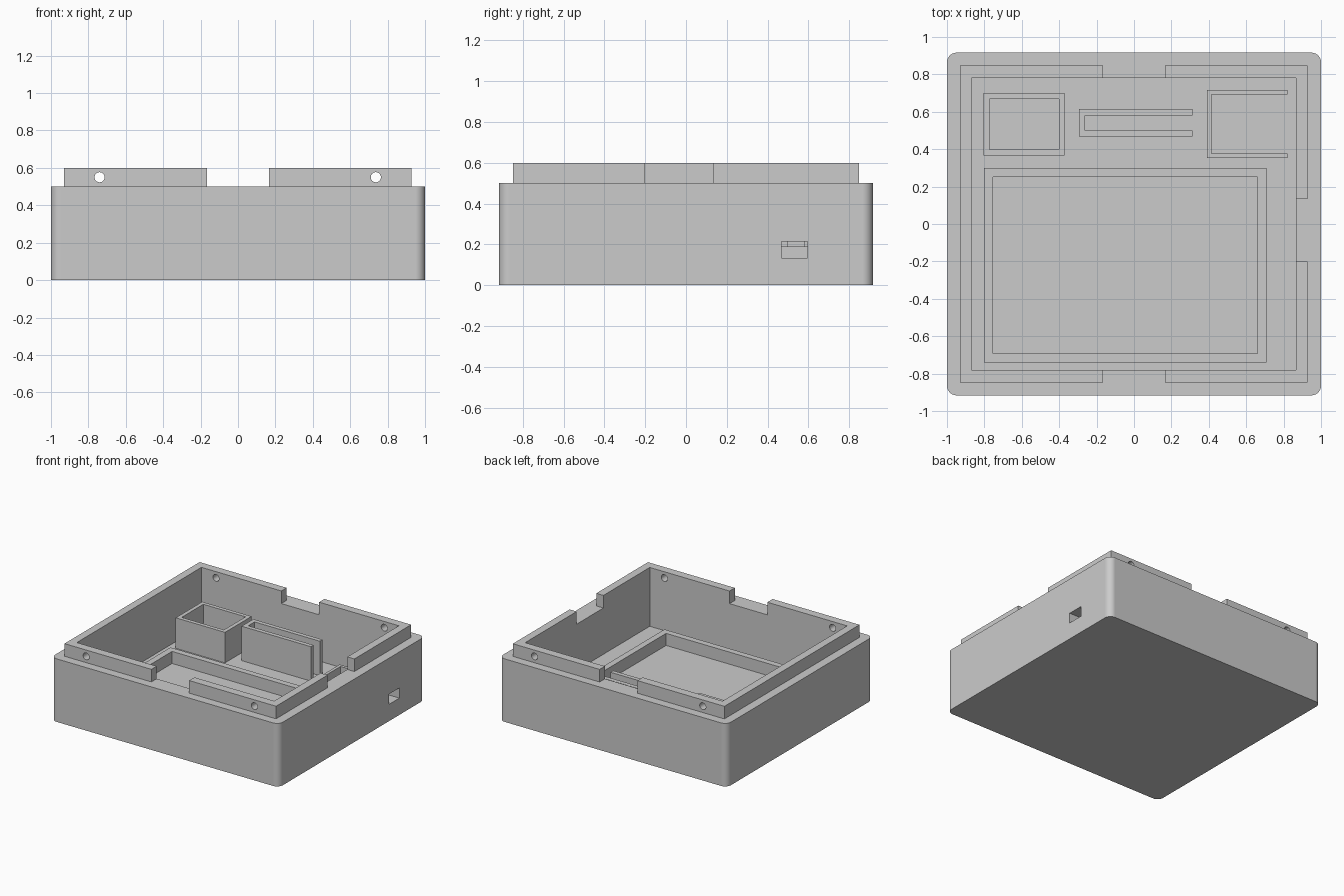
import bpy, bmesh, math
from mathutils import Matrix

cube = bpy.data.objects.get("Cube")
if cube:
    bpy.data.objects.remove(cube, do_unlink=True)

grey = bpy.data.materials.new("light grey plastic")
grey.use_nodes = True
colour = (0.6, 0.6, 0.6, 1)
grey.diffuse_color = colour
grey.node_tree.nodes["Principled BSDF"].inputs["Base Color"].default_value = colour

FLOOR = 0.133
POCKET_FLOOR = 0.07


def finish(name, bm):
    bmesh.ops.recalc_face_normals(bm, faces=bm.faces)
    mesh = bpy.data.meshes.new(name)
    bm.to_mesh(mesh)
    bm.free()
    mesh.materials.append(grey)
    ob = bpy.data.objects.new(name, mesh)
    bpy.context.collection.objects.link(ob)
    return ob


def prism(name, points, z0, z1):
    bm = bmesh.new()
    face = bm.faces.new([bm.verts.new((x, y, z0)) for x, y in points])
    up = bmesh.ops.extrude_face_region(bm, geom=[face])["geom"]
    verts = [v for v in up if isinstance(v, bmesh.types.BMVert)]
    bmesh.ops.translate(bm, verts=verts, vec=(0, 0, z1 - z0))
    # The extrusion leaves the first face in place as the bottom cap
    return finish(name, bm)


def box(name, x0, x1, y0, y1, z0, z1):
    return prism(name, [(x0, y0), (x1, y0), (x1, y1), (x0, y1)], z0, z1)


def activate(ob):
    bpy.ops.object.select_all(action='DESELECT')
    ob.select_set(True)
    bpy.context.view_layer.objects.active = ob


def combine(target, tool, operation='DIFFERENCE'):
    mod = target.modifiers.new("combine", 'BOOLEAN')
    mod.operation = operation
    mod.solver = 'EXACT'
    mod.object = tool
    activate(target)
    bpy.ops.object.modifier_apply(modifier=mod.name)
    bpy.data.objects.remove(tool, do_unlink=True)


def tray(name, x0, x1, y0, y1, wall, top):
    """Closed rectangular wall standing on the floor."""
    ob = box(name, x0, x1, y0, y1, FLOOR, top)
    combine(ob, box("cutter", x0 + wall, x1 - wall, y0 + wall, y1 - wall, 0, 1))
    return ob


def bracket(name, x0, x1, y0, y1, wall, top):
    """U-shaped wall open towards +x."""
    xi, ya, yb = x0 + wall, y0 + wall, y1 - wall
    return prism(name, [(x0, y0), (x1, y0), (x1, ya), (xi, ya),
                        (xi, yb), (x1, yb), (x1, y1), (x0, y1)], FLOOR, top)


# Case body with rounded upright corners
body = box("case_body", -1, 1, -0.916, 0.916, 0, 0.5)
bm = bmesh.new()
bm.from_mesh(body.data)
upright = [e for e in bm.edges if abs(e.verts[0].co.z - e.verts[1].co.z) > 0.1]
bmesh.ops.bevel(bm, geom=upright, offset=0.052, segments=10, profile=0.5, affect='EDGES')
bm.to_mesh(body.data)
bm.free()

# Raised lip and hollow inside
combine(body, box("lip", -0.93, 0.927, -0.847, 0.847, 0.3, 0.6), 'UNION')
combine(body, box("cavity", -0.868, 0.865, -0.781, 0.781, FLOOR, 1))

# Sunken pocket inside the large frame
frame = (-0.803, 0.708, -0.741, 0.3)
rim = 0.049
combine(body, box("pocket", frame[0] + rim, frame[1] - rim,
                  frame[2] + rim, frame[3] - rim, POCKET_FLOOR, 0.3))

# Notches in the lip, front, back and right
combine(body, box("notch", -0.167, 0.165, -0.89, 0.89, 0.5, 1))
combine(body, box("notch", 0.6, 0.96, -0.2, 0.135, 0.5, 1))

# Port opening in the right wall
combine(body, box("port", 0.84, 1.1, 0.467, 0.595, FLOOR, 0.214))

# Round screw holes through the front and back lip
for x in (-0.74, 0.737):
    bm = bmesh.new()
    bmesh.ops.create_cone(bm, cap_ends=True, segments=32, radius1=0.027, radius2=0.027, depth=3,
                          matrix=Matrix.Translation((x, 0, 0.55)) @ Matrix.Rotation(math.pi / 2, 4, 'X'))
    combine(body, finish("drill", bm))

# Smooth corners that leave the flat walls flat
activate(body)
bpy.ops.object.shade_smooth_by_angle(angle=math.radians(30))
weighted = body.modifiers.new("flat_walls", 'WEIGHTED_NORMAL')
weighted.keep_sharp = True

# Holders on the floor
tray("large_frame", *frame, rim, 0.166)
tray("square_holder", -0.804, -0.371, 0.367, 0.7, 0.031, 0.375)
bracket("slot_holder", -0.295, 0.312, 0.467, 0.614, 0.034, 0.406)
bracket("port_board_holder", 0.39, 0.82, 0.353, 0.717, 0.024, 0.19)
